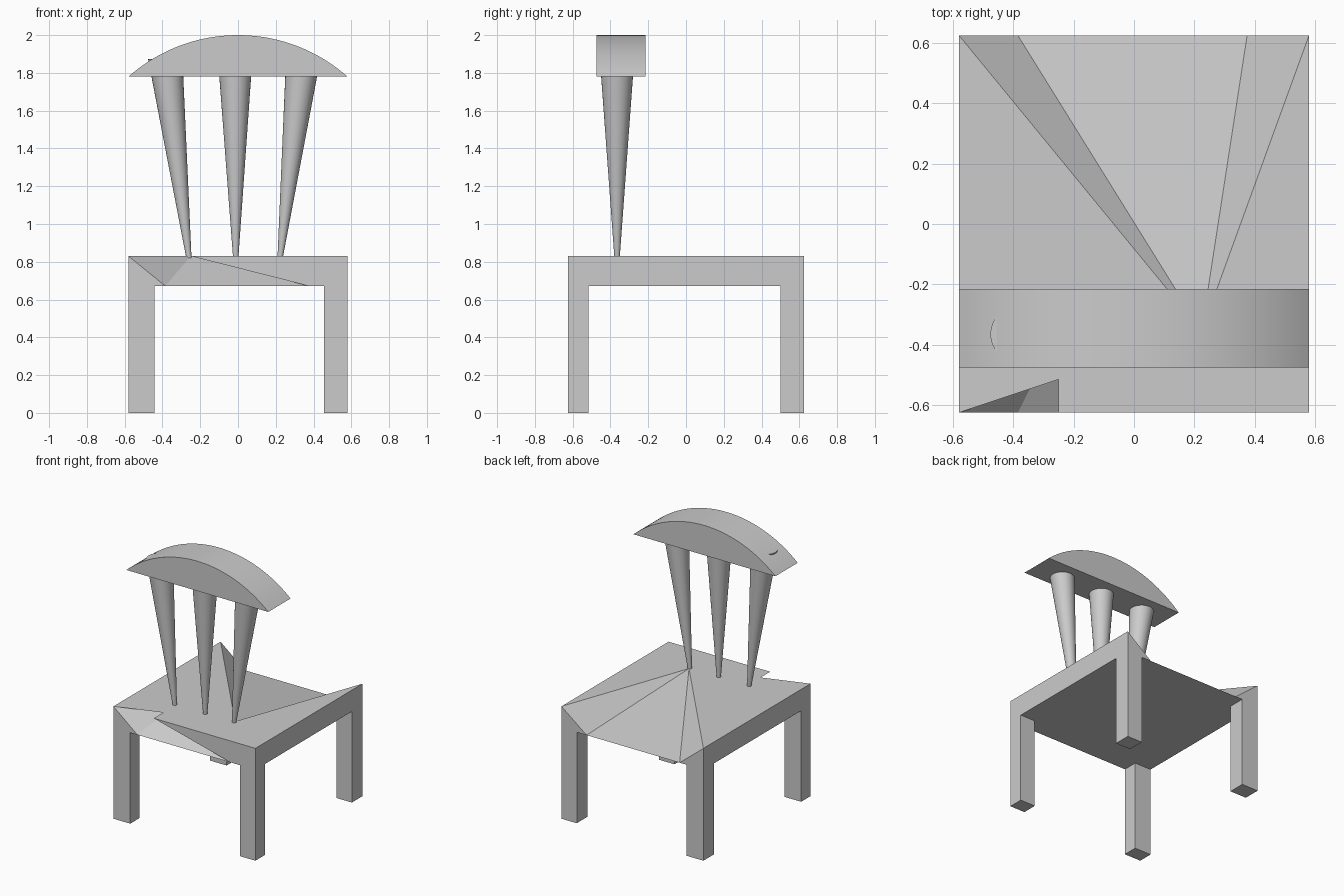
import bpy, bmesh, math
from mathutils import Vector

default = bpy.data.objects.get("Cube")
if default:
    bpy.data.objects.remove(default, do_unlink=True)

W, D = 0.58, 0.625            # half width and half depth
SEAT_LOW, SEAT_TOP = 0.672, 0.83
RAIL_LOW, RAIL_TOP = 1.78, 2.0
BACK_Y = -0.36                # line of the spindles

grey = bpy.data.materials.new("plain grey")
grey.use_nodes = True
colour = (0.6, 0.6, 0.6, 1)
grey.diffuse_color = colour
grey.node_tree.nodes["Principled BSDF"].inputs["Base Color"].default_value = colour


def add_object(name, bm, smooth=False):
    mesh = bpy.data.meshes.new(name)
    bm.to_mesh(mesh)
    bm.free()
    mesh.materials.append(grey)
    obj = bpy.data.objects.new(name, mesh)
    bpy.context.collection.objects.link(obj)
    if smooth:
        bpy.ops.object.select_all(action='DESELECT')
        obj.select_set(True)
        bpy.context.view_layer.objects.active = obj
        bpy.ops.object.shade_smooth_by_angle(angle=math.radians(35))
    return obj


def box(name, x0, x1, y0, y1, z0, z1):
    bm = bmesh.new()
    bmesh.ops.create_cube(bm, size=1)
    for v in bm.verts:
        v.co = ((x0 + x1) / 2 + v.co.x * (x1 - x0),
                (y0 + y1) / 2 + v.co.y * (y1 - y0),
                (z0 + z1) / 2 + v.co.z * (z1 - z0))
    return add_object(name, bm)


# Square legs, flush with the seat corners
for side, x0, x1 in (("right", -W, -0.443), ("left", 0.455, W)):
    for end, y0, y1 in (("front", -D, -0.515), ("back", 0.50, D)):
        box(f"{end}_{side}_leg", x0, x1, y0, y1, 0, SEAT_LOW)

# Faceted seat: folds fall from the spindle feet to the lower front and back edges
points = {}
for end, y in (("f", -D), ("b", D)):
    for side, s in (("r", -1), ("l", 1)):
        points[end + side] = (s * W, y, SEAT_TOP)
        points[end + side + "_low"] = (s * W, y, SEAT_LOW)
        points[end + side + "_fold"] = (s * 0.38 - 0.005, y, SEAT_LOW)
points["apex"] = (0.224, -0.355, SEAT_TOP)
points["foot"] = (-0.25, BACK_Y, SEAT_TOP)
points["notch"] = (-0.25, -0.515, SEAT_TOP)
points["lip"] = (-0.25, -D, SEAT_TOP)

facets = [
    "fl bl apex", "br fr apex",                              # flat top sides
    "apex fr notch", "apex notch lip", "apex lip fl",        # flat top front
    "bl bl_fold apex", "bl_fold br_fold apex", "br_fold br apex",   # back folds
    "fr fr_fold foot", "fr_fold fl_fold foot",               # front folds
    "lip fl_fold fl",                                        # front panel
    "fl fl_low bl_low bl", "br br_low fr_low fr",            # side panels
    "fr fr_low fr_fold", "fl fl_fold fl_low",                # front corners
    "br br_fold br_low", "bl bl_low bl_fold",                # back corners
    "fr_low br_low br_fold bl_fold bl_low fl_low fl_fold fr_fold",  # underside
]
bm = bmesh.new()
verts = {key: bm.verts.new(co) for key, co in points.items()}
for facet in facets:
    face = bm.faces.new([verts[key] for key in facet.split()])
    face.normal_update()
    # Turn each face away from the middle of the seat
    middle = Vector((0, 0, (SEAT_LOW + SEAT_TOP) / 2 - 0.05))
    if face.normal.dot(face.calc_center_median() - middle) < 0:
        face.normal_flip()
add_object("seat", bm)

# Tapered spindles, splayed outward and ending inside the top rail
SPINDLE_TOP = 1.873
for name, foot_x, top_x in (("right", -0.26, -0.385),
                            ("middle", -0.012, -0.015),
                            ("left", 0.223, 0.345)):
    bm = bmesh.new()
    low = SEAT_TOP - 0.01
    bmesh.ops.create_cone(bm, cap_ends=True, segments=32, radius1=0.014,
                          radius2=0.091, depth=SPINDLE_TOP - low)
    for v in bm.verts:
        at_top = v.co.z > 0
        v.co.x += top_x if at_top else foot_x
        v.co.y += BACK_Y - 0.005
        v.co.z = SPINDLE_TOP if at_top else low
    add_object(f"{name}_spindle", bm, smooth=True)

# Top rail: a circular segment pushed through its depth
rise = RAIL_TOP - RAIL_LOW
radius = (W * W + rise * rise) / (2 * rise)
sweep = math.asin(W / radius)
steps = 40
bm = bmesh.new()
profile = []
for i in range(steps + 1):
    a = sweep * (2 * i / steps - 1)
    profile.append(bm.verts.new((radius * math.sin(a), -0.475,
                                 RAIL_TOP - radius + radius * math.cos(a))))
front = bm.faces.new(profile)
pushed = bmesh.ops.extrude_face_region(bm, geom=[front])["geom"]
bmesh.ops.translate(bm, vec=(0, 0.26, 0),
                    verts=[g for g in pushed if isinstance(g, bmesh.types.BMVert)])
if front.is_valid and len(bm.faces) < steps + 3:
    bm.faces.new(profile)
bmesh.ops.recalc_face_normals(bm, faces=bm.faces)
add_object("top_rail", bm, smooth=True)
